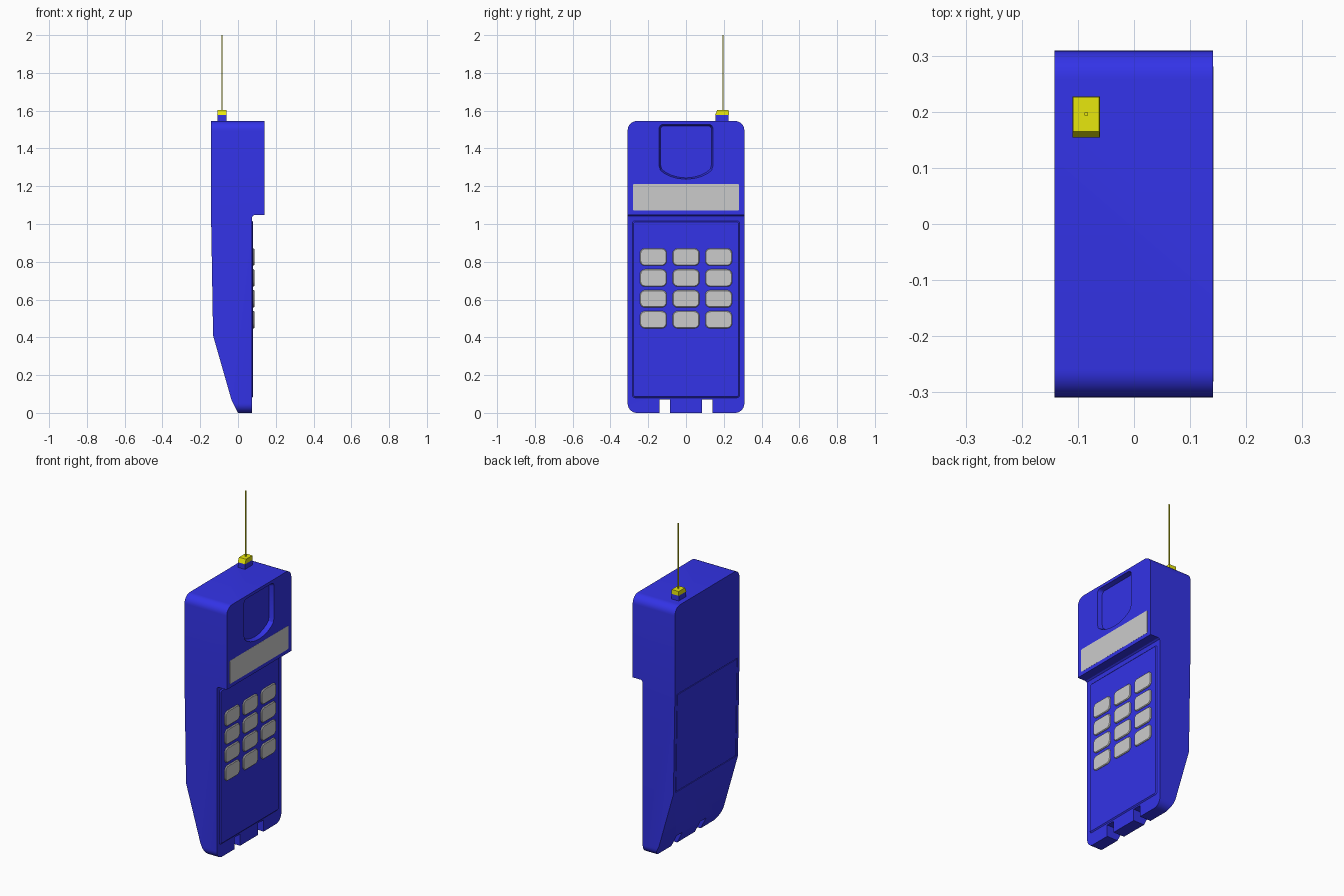
import bpy, bmesh
from math import sin, cos, pi, radians

if "Cube" in bpy.data.objects:
    bpy.data.objects.remove(bpy.data.objects["Cube"])


def material(name, rgb):
    m = bpy.data.materials.new(name)
    m.diffuse_color = (*rgb, 1)
    m.use_nodes = True
    m.node_tree.nodes["Principled BSDF"].inputs["Base Color"].default_value = m.diffuse_color
    return m


BLUE = material("blue plastic", (0.033, 0.033, 0.8))
YELLOW = material("yellow", (0.8, 0.8, 0.004))
SCREEN = material("screen grey", (0.56, 0.56, 0.56))


def loft(name, axis, sections, mat=None):
    """Solid through (position, 2D outline) sections stacked along an axis."""
    place = {"x": lambda t, u, v: (t, u, v),
             "y": lambda t, u, v: (u, t, v),
             "z": lambda t, u, v: (u, v, t)}[axis]
    bm = bmesh.new()
    rings = [[bm.verts.new(place(t, u, v)) for u, v in pts] for t, pts in sections]
    for a, b in zip(rings, rings[1:]):
        n = len(a)
        for i in range(n):
            bm.faces.new((a[i], a[(i + 1) % n], b[(i + 1) % n], b[i]))
    bm.faces.new(rings[0])
    bm.faces.new(rings[-1])
    bmesh.ops.recalc_face_normals(bm, faces=bm.faces[:])
    me = bpy.data.meshes.new(name)
    bm.to_mesh(me)
    bm.free()
    ob = bpy.data.objects.new(name, me)
    bpy.context.collection.objects.link(ob)
    if mat:
        me.materials.append(mat)
    return ob


def rect(u0, u1, v0, v1, r=0.0, seg=6):
    """Rectangle outline, optionally with rounded corners."""
    if r <= 0:
        return [(u0, v0), (u1, v0), (u1, v1), (u0, v1)]
    corners = [(u1 - r, v1 - r), (u0 + r, v1 - r), (u0 + r, v0 + r), (u1 - r, v0 + r)]
    return [(cu + r * cos((k + i / seg) * pi / 2), cv + r * sin((k + i / seg) * pi / 2))
            for k, (cu, cv) in enumerate(corners) for i in range(seg + 1)]


def boolean(target, cutter, op):
    mod = target.modifiers.new(op, "BOOLEAN")
    mod.operation, mod.object, mod.solver = op, cutter, "EXACT"
    bpy.context.view_layer.objects.active = target
    bpy.ops.object.modifier_apply(modifier=mod.name)
    bpy.data.objects.remove(cutter, do_unlink=True)


def smooth(ob):
    bpy.ops.object.select_all(action="DESELECT")
    ob.select_set(True)
    bpy.context.view_layer.objects.active = ob
    bpy.ops.object.shade_smooth_by_angle(angle=radians(25))


# Body: side profile trimmed by the rounded front outline
profile = [(0.0, 0.0), (0.074, 0.0), (0.074, 1.03), (0.077, 1.042), (0.086, 1.048),
           (0.141, 1.048), (0.141, 1.545), (-0.142, 1.545), (-0.142, 1.01),
           (-0.132, 0.41), (-0.035, 0.07)]
body = loft("body", "y", [(-0.4, profile), (0.4, profile)], BLUE)
outline = rect(-0.309, 0.309, 0.0, 1.545, 0.05, 8)
boolean(body, loft("outline_cutter", "x", [(-0.3, outline), (0.3, outline)], BLUE), "INTERSECT")

# Bottom notches
for s in (-1, 1):
    r = rect(s * 0.1125 - 0.0275, s * 0.1125 + 0.0275, -0.1, 0.071)
    boolean(body, loft("notch_cutter", "x", [(-0.3, r), (0.3, r)], BLUE), "DIFFERENCE")


# Earpiece recess with a bowed lower edge
def earpiece(d):
    w, top, r = 0.143 - d, 1.527 - d, 0.022
    half = [(0.0, 1.237 + d), (w * 0.3, 1.241 + d), (w * 0.58, 1.252 + d), (w * 0.82, 1.269 + d),
            (w * 0.95, 1.285 + d), (w, 1.31 + d)]
    half += [(w - r + r * cos(i * pi / 8), top - r + r * sin(i * pi / 8)) for i in range(5)]
    return half + [(-u, v) for u, v in reversed(half[1:])]


boolean(body, loft("earpiece_cutter", "x",
                   [(0.113, earpiece(0.007)), (0.141, earpiece(0)), (0.161, earpiece(0))], BLUE),
        "DIFFERENCE")


# Battery cover set flush into the back, leaving a thin seam
def cover(name, gap, depth, out):
    side = [(-0.142 + depth, 0.417 - gap), (-0.1321 - out, 0.417 - gap),
            (-0.142 - out, 1.01 + gap), (-0.142 + depth, 1.01 + gap)]
    return loft(name, "y", [(-0.287 - gap, side), (0.287 + gap, side)], BLUE)


boolean(body, cover("cover_cutter", 0.002, 0.02, 0.02), "DIFFERENCE")
cover("battery_cover", -0.002, 0.025, 0.0)
smooth(body)

# Raised keypad panel with chamfered rim
loft("keypad_panel", "x",
     [(0.06, rect(-0.285, 0.285, 0.079, 1.018, 0.014)),
      (0.073, rect(-0.285, 0.285, 0.079, 1.018, 0.014)),
      (0.080, rect(-0.277, 0.277, 0.087, 1.010, 0.008))], BLUE)

# Display strip
strip = rect(-0.281, 0.281, 1.071, 1.212, 0.006, 3)
loft("display", "x", [(0.13, strip), (0.1415, strip)], SCREEN)

# Keys
for row in range(4):
    for col in range(3):
        y, z = (col - 1) * 0.173, 0.825 - row * 0.1105
        key = lambda d: rect(y - 0.071 + d, y + 0.071 - d, z - 0.046 + d, z + 0.046 - d, 0.027 - d, 5)
        smooth(loft(f"key_{row + 1}_{col + 1}", "x",
                    [(0.07, key(0)), (0.083, key(0)), (0.087, key(0.004))]))

# Antenna base, cap and rod
base = rect(-0.109, -0.062, 0.156, 0.225)
loft("antenna_base", "z", [(1.53, base), (1.577, base)], BLUE)
loft("antenna_cap", "z", [(1.577, rect(-0.11, -0.061, 0.154, 0.227)),
                          (1.603, rect(-0.109, -0.062, 0.165, 0.226))], YELLOW)
rod = rect(-0.088, -0.082, 0.193, 0.199)
loft("antenna_rod", "z", [(1.59, rod), (2.0, rod)], YELLOW)
